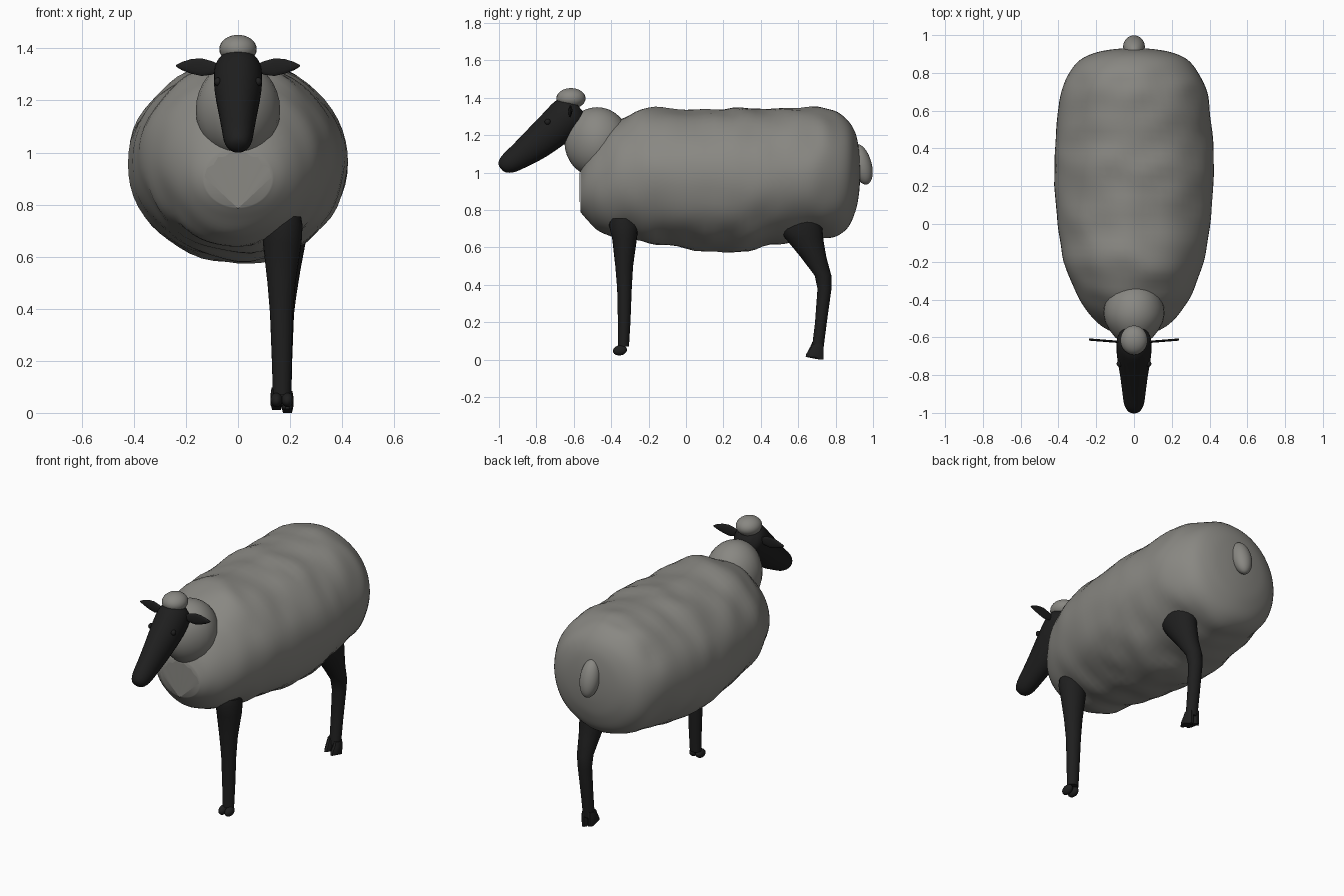
import bpy, bmesh, math
from mathutils import Vector, Matrix, noise

if "Cube" in bpy.data.objects:
    bpy.data.objects.remove(bpy.data.objects["Cube"])


def material(name, rgb):
    m = bpy.data.materials.new(name)
    m.diffuse_color = (*rgb, 1)
    m.use_nodes = True
    m.node_tree.nodes["Principled BSDF"].inputs["Base Color"].default_value = m.diffuse_color
    return m


WOOL = material("grey wool", (0.25, 0.245, 0.225))
DARK = material("black skin", (0.0135, 0.0135, 0.0135))


def finish(name, bm, mat, angle=50):
    bmesh.ops.recalc_face_normals(bm, faces=bm.faces)
    me = bpy.data.meshes.new(name)
    bm.to_mesh(me)
    bm.free()
    me.materials.append(mat)
    ob = bpy.data.objects.new(name, me)
    bpy.context.collection.objects.link(ob)
    bpy.ops.object.select_all(action='DESELECT')
    ob.select_set(True)
    bpy.context.view_layer.objects.active = ob
    bpy.ops.object.shade_smooth_by_angle(angle=math.radians(angle))
    return ob


def loft(rings, n=20):
    """Rings are (centre, side axis, up axis); returns a capped tube."""
    bm = bmesh.new()
    loops = []
    for c, u, v in rings:
        c, u, v = Vector(c), Vector(u), Vector(v)
        loops.append([bm.verts.new(c + u * math.cos(a) + v * math.sin(a))
                      for a in (2 * math.pi * i / n for i in range(n))])
    for a, b in zip(loops, loops[1:]):
        for i in range(n):
            j = (i + 1) % n
            bm.faces.new((a[i], a[j], b[j], b[i]))
    bm.faces.new(loops[0])
    bm.faces.new(loops[-1])
    return bm


def ball(name, mat, centre, radii, tilt=0):
    bm = bmesh.new()
    M = Matrix.Translation(centre) @ Matrix.Rotation(tilt, 4, 'X') @ Matrix.Diagonal((*radii, 1))
    bmesh.ops.create_uvsphere(bm, u_segments=24, v_segments=16, radius=1, matrix=M)
    return finish(name, bm, mat)


def resample(rows, steps):
    """Catmull-Rom through the rows."""
    rows = [Vector(r) for r in rows]
    out = []
    for i in range(len(rows) - 1):
        p0, p1, p2 = rows[max(i - 1, 0)], rows[i], rows[i + 1]
        p3 = rows[min(i + 2, len(rows) - 1)]
        for k in range(steps):
            t = k / steps
            out.append(p1 + 0.5 * t * (p2 - p0 + t * (2 * p0 - 5 * p1 + 4 * p2 - p3
                       + t * (3 * (p1 - p2) + p3 - p0))))
    return out + [rows[-1]]


# Fleece: y, half width, bottom, top
BODY = [(-0.565, 0.13, 0.79, 1.01), (-0.53, 0.185, 0.75, 1.09), (-0.46, 0.25, 0.68, 1.19),
        (-0.36, 0.31, 0.645, 1.28), (-0.2, 0.368, 0.628, 1.34), (0, 0.405, 0.597, 1.338),
        (0.25, 0.422, 0.575, 1.343), (0.45, 0.416, 0.605, 1.335), (0.65, 0.395, 0.64, 1.35),
        (0.77, 0.36, 0.655, 1.335), (0.86, 0.295, 0.70, 1.285), (0.905, 0.21, 0.79, 1.215),
        (0.925, 0.11, 0.89, 1.12), (0.932, 0.01, 0.99, 1.01)]
rings = []
for y, w, lo, hi in resample(BODY, 5):
    rings.append(((0, y, (lo + hi) / 2), (w, 0, 0), (0, 0, (hi - lo) / 2)))
bm = loft(rings, 56)
for v in bm.verts:
    fade = min(1, max(0, (v.co.y + 0.56) / 0.15), max(0, (0.95 - v.co.y) / 0.15))
    n = noise.noise(v.co * Vector((5, 8, 5)))
    d = Vector((v.co.x, 0, v.co.z - 0.97)).normalized()
    v.co += d * n * (0.006 + 0.016 * abs(d.z)) * fade
finish("fleece_body", bm, WOOL)

# Ragged chest tuft: a low fan of folds rising from the lowest point
bm = bmesh.new()
tip = bm.verts.new((0, -0.570, 0.785))
fan = []
for i in range(13):
    a = math.radians(35 + 110 * i / 12)
    r = 0.21 + 0.012 * (i % 2)
    fan.append(bm.verts.new((0.75 * r * math.cos(a), -0.566 - 0.003 * (i % 2), 0.785 + r * math.sin(a))))
for a, b in zip(fan, fan[1:]):
    bm.faces.new((tip, a, b))
finish("chest_tuft", bm, WOOL, 40)

# Woolly neck, narrowing to the head
ob = ball("neck", WOOL, (0, -0.475, 1.163), (0.162, 0.175, 0.187))
for v in ob.data.vertices:
    if v.co.y < -0.5:
        v.co.x *= 1 - (-0.5 - v.co.y) * 1.2

# Head: y, z, half width, half thickness along a sloping axis
HEAD = [(-0.99, 1.022, 0.012, 0.012), (-0.98, 1.028, 0.036, 0.036), (-0.945, 1.05, 0.054, 0.057),
        (-0.88, 1.095, 0.063, 0.071), (-0.8, 1.155, 0.074, 0.087), (-0.70, 1.24, 0.09, 0.1),
        (-0.635, 1.30, 0.092, 0.104), (-0.595, 1.33, 0.082, 0.085), (-0.57, 1.35, 0.045, 0.045)]
finish("head", loft([((0, y, z), (w, 0, 0), (0, -0.63 * t, 0.78 * t))
                     for y, z, w, t in resample(HEAD, 3)], 28), DARK)
ball("forehead_wool", WOOL, (0, -0.615, 1.397), (0.072, 0.078, 0.055))
ball("tail", WOOL, (0, 0.938, 1.045), (0.058, 0.054, 0.112), math.radians(16))

# Ears and eyes
EAR = [(0.07, 0.012, 1.325), (0.10, 0.026, 1.325), (0.14, 0.034, 1.328),
       (0.18, 0.028, 1.331), (0.215, 0.016, 1.332), (0.238, 0.003, 1.333)]
for side, s in (("left", -1), ("right", 1)):
    finish(side + "_ear", loft([((s * x, -0.625 + 0.08 * (x - 0.07), z), (0, 0.006, 0), (0, 0, h))
                                for x, h, z in EAR], 12), DARK)
    ball(side + "_eye", DARK, (s * 0.078, -0.74, 1.272), (0.014, 0.016, 0.016))

# Legs: z, front edge y, back edge y, centre x, half width; they stand on one side only
FRONT = [(0.755, -0.405, -0.28, 0.172, 0.07), (0.72, -0.412, -0.255, 0.172, 0.076),
         (0.65, -0.395, -0.262, 0.17, 0.074), (0.5, -0.378, -0.283, 0.167, 0.054),
         (0.38, -0.368, -0.29, 0.167, 0.044), (0.2, -0.364, -0.297, 0.168, 0.038),
         (0.07, -0.363, -0.305, 0.168, 0.034)]
REAR = [(0.74, 0.51, 0.715, 0.182, 0.08), (0.7, 0.495, 0.73, 0.182, 0.083), (0.65, 0.53, 0.733, 0.182, 0.077),
        (0.55, 0.612, 0.75, 0.18, 0.06), (0.45, 0.688, 0.777, 0.176, 0.048),
        (0.38, 0.703, 0.778, 0.173, 0.042), (0.2, 0.69, 0.753, 0.171, 0.037),
        (0.06, 0.673, 0.735, 0.171, 0.034)]
for name, rows in (("front_leg", FRONT), ("rear_leg", REAR)):
    finish(name, loft([((x, (a + b) / 2, z), (w, 0, 0), (0, (b - a) / 2, 0))
                       for z, a, b, x, w in rows], 20), DARK)

# Cloven hooves: paired round toes in front, paired wedges behind
for k, x in enumerate((0.148, 0.19)):
    ball(f"front_toe_{k + 1}", DARK, (x, -0.353, 0.05), (0.023, 0.038, 0.027), math.radians(10))
    wedge = [(0.085, 0.675, 0.735, 0.019), (0.06, 0.664, 0.738, 0.023),
             (0.02, 0.642, 0.738, 0.024), (0.0, 0.637, 0.738, 0.021)]
    bm = loft([((x, (a + b) / 2, z + (0.012 * (1 - k))), (w, 0, 0),
                (0, (b - a) / 2, 0)) for z, a, b, w in wedge], 10)
    for v in bm.verts:
        if v.co.z < 0.03 and v.co.y < 0.7:
            v.co.z += 0.015
    finish(f"rear_toe_{k + 1}", bm, DARK, 35)
